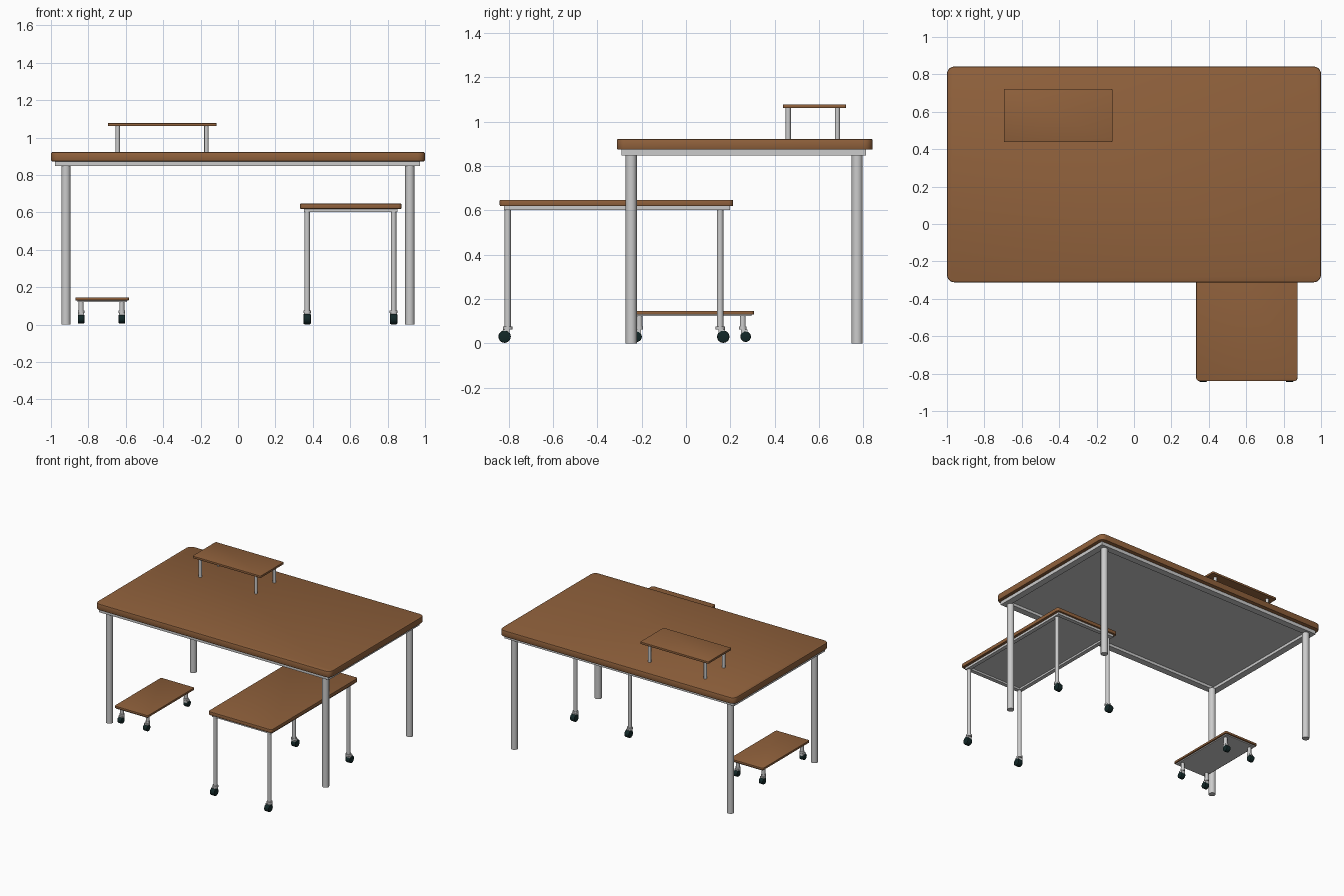
import bpy, bmesh, math
from mathutils import Matrix

if "Cube" in bpy.data.objects:
    bpy.data.objects.remove(bpy.data.objects["Cube"])


def material(name, color):
    m = bpy.data.materials.new(name)
    m.diffuse_color = color
    m.use_nodes = True
    m.node_tree.nodes["Principled BSDF"].inputs["Base Color"].default_value = m.diffuse_color
    return m


WOOD = material("wood", (0.28, 0.12, 0.045, 1))
RUBBER = material("rubber", (0.006, 0.02, 0.02, 1))


def finish(bm, name, mat=None, smooth=False):
    bmesh.ops.recalc_face_normals(bm, faces=bm.faces)
    me = bpy.data.meshes.new(name)
    bm.to_mesh(me)
    bm.free()
    ob = bpy.data.objects.new(name, me)
    bpy.context.collection.objects.link(ob)
    if mat:
        me.materials.append(mat)
    if smooth:
        bpy.ops.object.select_all(action='DESELECT')
        bpy.context.view_layer.objects.active = ob
        ob.select_set(True)
        bpy.ops.object.shade_smooth_by_angle(angle=math.radians(35))
    return ob


def add_box(bm, x0, x1, y0, y1, z0, z1):
    mat = Matrix.Translation(((x0 + x1) / 2, (y0 + y1) / 2, (z0 + z1) / 2))
    mat = mat @ Matrix.Diagonal((x1 - x0, y1 - y0, z1 - z0, 1))
    return bmesh.ops.create_cube(bm, size=1, matrix=mat)


def board(name, x, y, z, radius, edge, mat=None):
    # flat board with rounded corners and softened rims
    bm = bmesh.new()
    add_box(bm, *x, *y, *z)
    if radius:
        up = [e for e in bm.edges if abs(e.verts[0].co.z - e.verts[1].co.z) > 1e-4]
        bmesh.ops.bevel(bm, geom=up, offset=radius, segments=5, profile=0.5, affect='EDGES')
    if edge:
        rim = [e for e in bm.edges if abs(e.verts[0].co.z - e.verts[1].co.z) < 1e-5]
        bmesh.ops.bevel(bm, geom=rim, offset=edge, segments=2, profile=0.5, affect='EDGES')
    return finish(bm, name, mat, True)


def frame(name, x, y, z, w):
    # four rails around the underside
    bm = bmesh.new()
    for y0 in (y[0], y[1] - w):
        add_box(bm, *x, y0, y0 + w, *z)
    for x0 in (x[0], x[1] - w):
        add_box(bm, x0, x0 + w, y[0] + w, y[1] - w, *z)
    finish(bm, name)


def post(name, x, y, z0, z1, r, sides=16):
    bm = bmesh.new()
    bmesh.ops.create_cone(bm, cap_ends=True, segments=sides, radius1=r, radius2=r,
                          depth=z1 - z0, matrix=Matrix.Translation((x, y, (z0 + z1) / 2)))
    finish(bm, name, None, True)


def wheel(name, x, y, z, r, w):
    bm = bmesh.new()
    bmesh.ops.create_cone(bm, cap_ends=True, segments=20, radius1=r, radius2=r, depth=w,
                          matrix=Matrix.Translation((x, y, z)) @ Matrix.Rotation(math.pi / 2, 4, 'Y'))
    rims = [e for e in bm.edges if abs(e.verts[0].co.x - e.verts[1].co.x) < 1e-5]
    bmesh.ops.bevel(bm, geom=rims, offset=r * 0.2, segments=2, profile=0.5, affect='EDGES')
    finish(bm, name, RUBBER, True)


def caster(name, x, y, dy, r, zc, w, collar):
    # stem collar, fork block and wheel trailing outwards
    post(name + "_collar", x, y, 0.062, 0.075, collar)
    bm = bmesh.new()
    add_box(bm, x - w * 0.45, x + w * 0.45, min(y, y + dy) - 0.008, max(y, y + dy) + 0.008, 0.04, 0.063)
    finish(bm, name + "_fork")
    wheel(name + "_wheel", x, y + dy, zc, r, w)


# main table
board("main_table_top", (-1, 1), (-0.312, 0.842), (0.873, 0.922), 0.04, 0.007, WOOD)
board("main_underside_panel", (-0.978, 0.974), (-0.29, 0.812), (0.868, 0.874), 0, 0)
frame("main_table_frame", (-0.978, 0.974), (-0.29, 0.812), (0.847, 0.869), 0.05)
for x in (-0.92, 0.919):
    for y in (-0.247, 0.772):
        post("main_leg", x, y, 0, 0.848, 0.025)

# shelf riser on the table
board("riser_top", (-0.695, -0.115), (0.438, 0.722), (1.061, 1.077), 0.008, 0.002, WOOD)
for x in (-0.643, -0.169):
    for y in (0.461, 0.683):
        post("riser_leg", x, y, 0.92, 1.062, 0.0115)

# rolling side table
board("side_table_top", (0.332, 0.874), (-0.84, 0.212), (0.619, 0.647), 0.018, 0.004, WOOD)
board("side_underside_panel", (0.352, 0.854), (-0.82, 0.198), (0.616, 0.62), 0, 0)
frame("side_table_frame", (0.352, 0.854), (-0.82, 0.198), (0.602, 0.617), 0.03)
for x in (0.37, 0.832):
    for y, dy in ((-0.804, -0.014), (0.154, 0.014)):
        post("side_leg", x, y, 0.07, 0.603, 0.0145)
        caster("side_caster", x, y, dy, 0.028, 0.03, 0.04, 0.021)

# rolling low platform
board("platform_top", (-0.869, -0.583), (-0.262, 0.306), (0.13, 0.146), 0.012, 0.002, WOOD)
board("platform_underside_panel", (-0.858, -0.594), (-0.251, 0.295), (0.122, 0.131), 0, 0)
for x in (-0.839, -0.621):
    for y, dy in ((-0.21, -0.013), (0.256, 0.013)):
        post("platform_leg", x, y, 0.07, 0.123, 0.013)
        caster("platform_caster", x, y, dy, 0.024, 0.03, 0.035, 0.017)
